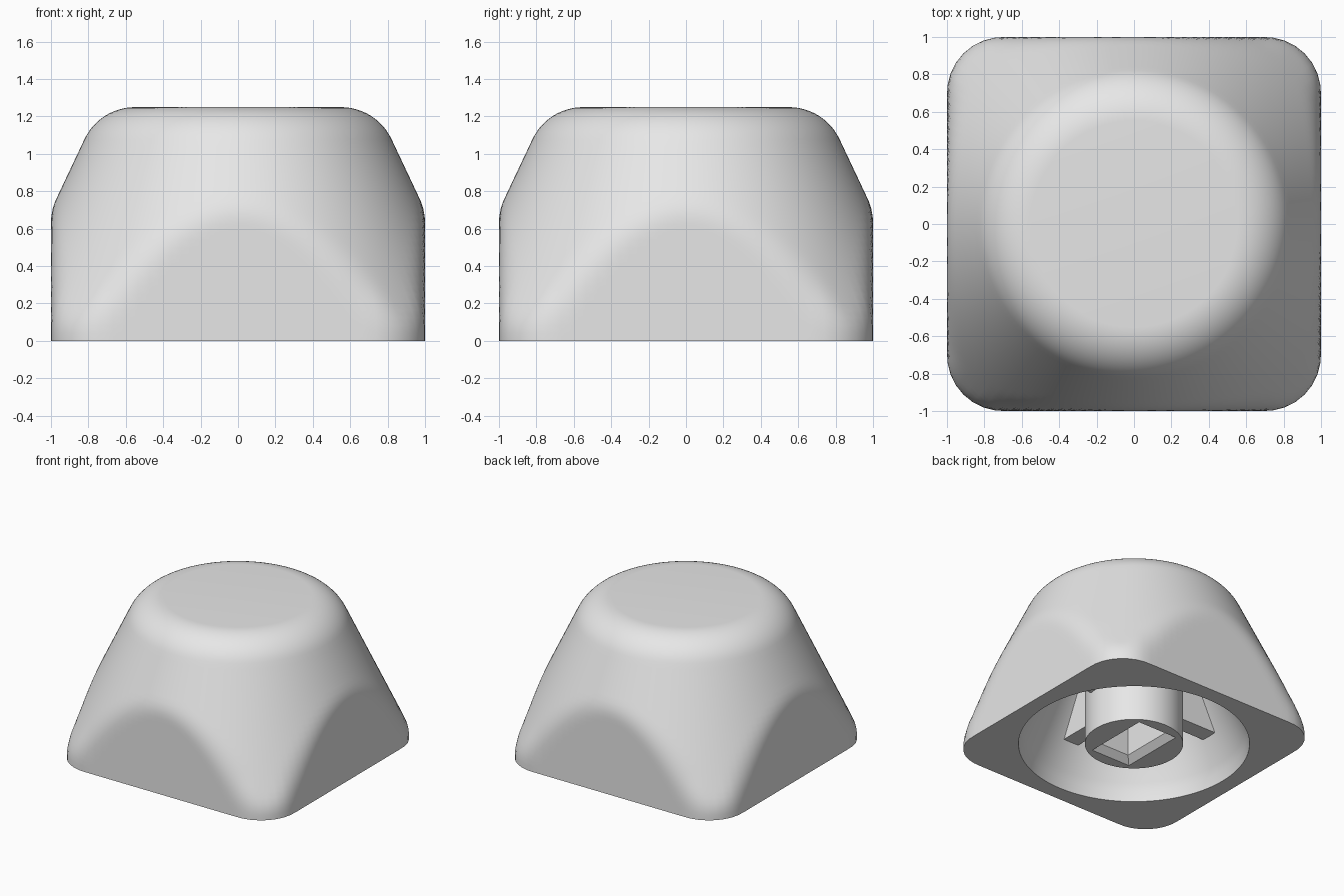
import bpy, bmesh, math
from mathutils import Vector, Matrix

if "Cube" in bpy.data.objects:
    bpy.data.objects.remove(bpy.data.objects["Cube"], do_unlink=True)

N = 128            # points round each ring
R = 0.3            # rounding radius of the outer edges
TOP = 1.25
SLOPE = 0.472      # how fast the cone narrows with height
BASE = 1.33        # cone radius at the floor
CEILING = 0.95     # height of the hollow
ANGLES = [2 * math.pi * i / N for i in range(N)]

mat = bpy.data.materials.new("light_grey_plastic")
mat.use_nodes = True
grey = (0.8, 0.8, 0.8, 1)
mat.diffuse_color = grey
bsdf = next(n for n in mat.node_tree.nodes if n.type == 'BSDF_PRINCIPLED')
bsdf.inputs["Base Color"].default_value = grey


def finish(name, bm):
    bmesh.ops.recalc_face_normals(bm, faces=bm.faces)
    mesh = bpy.data.meshes.new(name)
    bm.to_mesh(mesh)
    bm.free()
    mesh.materials.append(mat)
    ob = bpy.data.objects.new(name, mesh)
    bpy.context.collection.objects.link(ob)
    bpy.ops.object.select_all(action='DESELECT')
    ob.select_set(True)
    bpy.context.view_layer.objects.active = ob
    bpy.ops.object.shade_smooth_by_angle(angle=math.radians(30))
    return ob


def loft(name, rings):
    """Skin a stack of rings and cap both ends."""
    bm = bmesh.new()
    rows = [[bm.verts.new(p) for p in ring] for ring in rings]
    for a, b in zip(rows, rows[1:]):
        for i in range(N):
            j = (i + 1) % N
            bm.faces.new((a[i], b[i], b[j], a[j]))
    bm.faces.new(rows[0])
    bm.faces.new(rows[-1][::-1])
    return finish(name, bm)


def circle(r, z):
    return [(r * math.cos(a), r * math.sin(a), z) for a in ANGLES]


def rectangle(hx, hy, z):
    clip = lambda v: max(-1, min(1, v * math.sqrt(2)))
    return [(hx * clip(math.cos(a)), hy * clip(math.sin(a)), z) for a in ANGLES]


def join(p, q):
    """Distance and direction from the corner where two surfaces meet."""
    (d1, n1), (d2, n2) = p, q
    c = n1.dot(n2)
    e1, e2 = d1 - c * d2, d2 - c * d1
    if min(e1, e2) <= 0 or c > 0.9999:
        return p if d1 > d2 else q
    n = (n1 * e1 + n2 * e2) / (1 - c * c)
    return n.length, n.normalized()


def inside(r, a, z):
    """Rounded intersection of a square block and a cone."""
    x, y = abs(math.cos(a)), abs(math.sin(a))
    k = 1 / math.hypot(1, SLOPE)
    block = join((r * x - 1 + R, Vector((1, 0, 0))),
                 (r * y - 1 + R, Vector((0, 1, 0))))
    cone = ((r - BASE + SLOPE * z) * k + R, Vector((x * k, y * k, SLOPE * k)))
    lid = (z - TOP + R, Vector((0, 0, 1)))
    return join(join(block, cone), lid)[0] <= R + 1e-5


def body_ring(z):
    ring = []
    for a in ANGLES:
        lo, hi = 0.0, 1.5
        for _ in range(20):
            mid = (lo + hi) / 2
            lo, hi = (mid, hi) if inside(mid, a, z) else (lo, mid)
        ring.append((lo * math.cos(a), lo * math.sin(a), z))
    return ring


def wall(z):
    """Radius of the hollow."""
    return 0.9 - SLOPE * z


# Shell: rounded top, sides, flat underside, conical hollow
start = math.atan(SLOPE)
heights = [TOP - R + R * math.sin(math.pi / 2 + (start - math.pi / 2) * i / 12)
           for i in range(13)]
heights += [heights[-1] * (1 - i / 26) for i in range(1, 27)]
shell = [body_ring(z) for z in heights]
shell += [circle(0.87, 0), circle(0.855, 0.08)]
shell += [circle(wall(z), z) for z in (0.14, 0.4, 0.7, CEILING)]
loft("cap_shell", shell)

# Stem: round post with a chamfered rectangular socket
loft("stem", [circle(0.37, CEILING + 0.02), circle(0.37, 0),
              rectangle(0.18, 0.275, 0), rectangle(0.13, 0.225, 0.05),
              rectangle(0.13, 0.225, 0.5)])

# Ribs from the stem to the hollow wall
for k, side in enumerate(("left", "back", "right", "front")):
    bm = bmesh.new()
    bmesh.ops.create_cube(bm, size=1)
    for v in bm.verts:
        z = CEILING + 0.02 if v.co.z > 0 else 0.34
        x = wall(z) + 0.03 if v.co.x > 0 else 0.3
        v.co = (x, v.co.y * 0.14, z)
    bm.transform(Matrix.Rotation(k * math.pi / 2, 4, 'Z'))
    finish(side + "_rib", bm)
